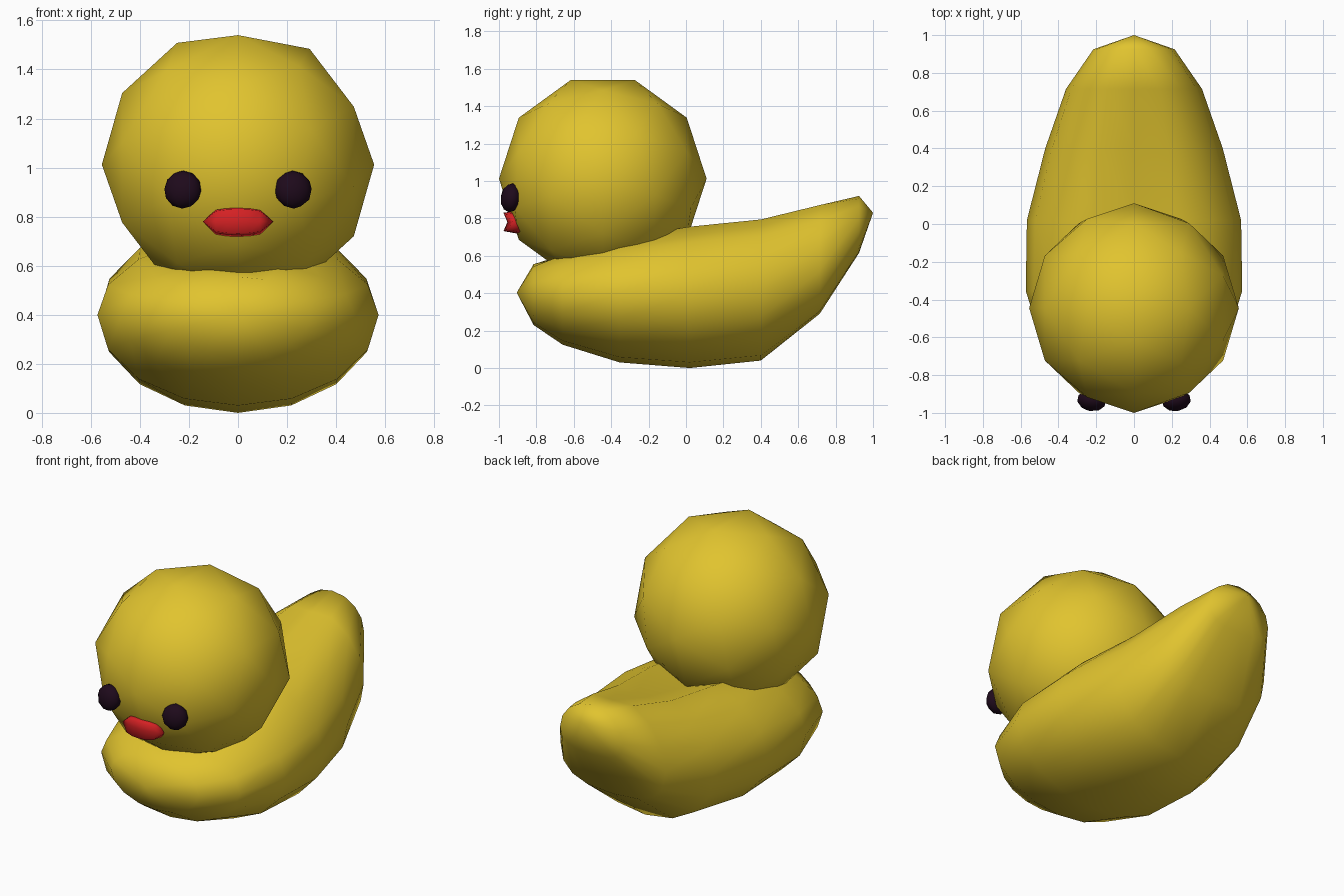
import bpy, bmesh, math
from math import radians, sin, cos, pi

if "Cube" in bpy.data.objects:
    bpy.data.objects.remove(bpy.data.objects["Cube"])


def material(name, rgb):
    m = bpy.data.materials.new(name)
    m.diffuse_color = (*rgb, 1)
    m.use_nodes = True
    m.node_tree.nodes["Principled BSDF"].inputs["Base Color"].default_value = m.diffuse_color
    return m


YELLOW = material("yellow", (0.75, 0.55, 0.028))
RED = material("red", (0.66, 0.015, 0.017))
DARK = material("dark plum", (0.013, 0.003, 0.011))


def smooth(ob):
    for p in ob.data.polygons:
        p.use_smooth = True


def loft(name, rings, start, end, mat):
    """Skin closed rings of points, closing each end in a single point."""
    bm = bmesh.new()
    loops = [[bm.verts.new(p) for p in r] for r in rings]
    n = len(loops[0])
    for a, b in zip(loops, loops[1:]):
        for i in range(n):
            j = (i + 1) % n
            bm.faces.new((a[i], a[j], b[j], b[i]))
    for tip, loop in ((start, loops[0]), (end, loops[-1])):
        v = bm.verts.new(tip)
        for i in range(n):
            bm.faces.new((v, loop[i], loop[(i + 1) % n]))
    bmesh.ops.recalc_face_normals(bm, faces=bm.faces)
    me = bpy.data.meshes.new(name)
    bm.to_mesh(me)
    bm.free()
    me.materials.append(mat)
    ob = bpy.data.objects.new(name, me)
    bpy.context.collection.objects.link(ob)
    smooth(ob)
    return ob


def ball(name, loc, scale, rot, mat):
    bpy.ops.mesh.primitive_ico_sphere_add(subdivisions=2, radius=1, location=loc, rotation=rot)
    ob = bpy.context.object
    ob.name = name
    ob.scale = scale
    ob.data.materials.append(mat)
    smooth(ob)
    return ob


# body: y, half width, bottom z, widest z, top z, dent in the back, lower squareness
stations = [
    (-0.815, 0.30, 0.23, 0.40, 0.555, 0.0, 1),
    (-0.66, 0.475, 0.125, 0.40, 0.62, 0.03, 1),
    (-0.355, 0.573, 0.03, 0.40, 0.72, 0.12, 1),
    (0.02, 0.567, 0.0, 0.40, 0.785, 0.10, 1),
    (0.40, 0.47, 0.04, 0.42, 0.825, 0.06, 0.95),
    (0.715, 0.36, 0.29, 0.52, 0.90, 0.03, 0.75),
    (0.925, 0.215, 0.615, 0.73, 0.92, 0.0, 0.75),
]
SIDES = 16
rings = []
for y, w, lo, mid, hi, dent, square in stations:
    ring = []
    for k in range(SIDES):
        a = 2 * pi * k / SIDES
        c, s = cos(a), sin(a)
        if s >= 0:
            z = mid + (hi - mid) * s - (dent if k == SIDES // 4 else 0)
        else:
            z = mid - (mid - lo) * abs(s) ** square
            c = math.copysign(abs(c) ** square, c)
        ring.append((w * c, y, z))
    rings.append(ring)
loft("body", rings, (0, -0.905, 0.403), (0, 1.0, 0.83), YELLOW)

# head: low-poly ball with its pole along x
ball("head", (0, -0.445, 1.012), (0.555, 0.555, 0.555), (0, radians(90), 0), YELLOW)

# eyes
for side, s in (("left", 1), ("right", -1)):
    ball(side + "_eye", (0.225 * s, -0.936, 0.91), (0.077, 0.055, 0.078),
         (radians(-8), 0, radians(10 * s)), DARK)

# beak: two lips with a groove between, narrowing to the corners
section = [(-0.955, 0.78), (-0.976, 0.83), (-0.92, 0.838), (-0.885, 0.78),
           (-0.897, 0.718), (-0.976, 0.732)]
rings = []
for x, f in ((-0.09, 0.85), (-0.045, 0.97), (0, 1), (0.045, 0.97), (0.09, 0.85)):
    rings.append([(x, y + (1 - f) * 0.1, 0.78 + (z - 0.78) * f) for y, z in section])
loft("beak", rings, (-0.143, -0.925, 0.78), (0.143, -0.925, 0.78), RED)
